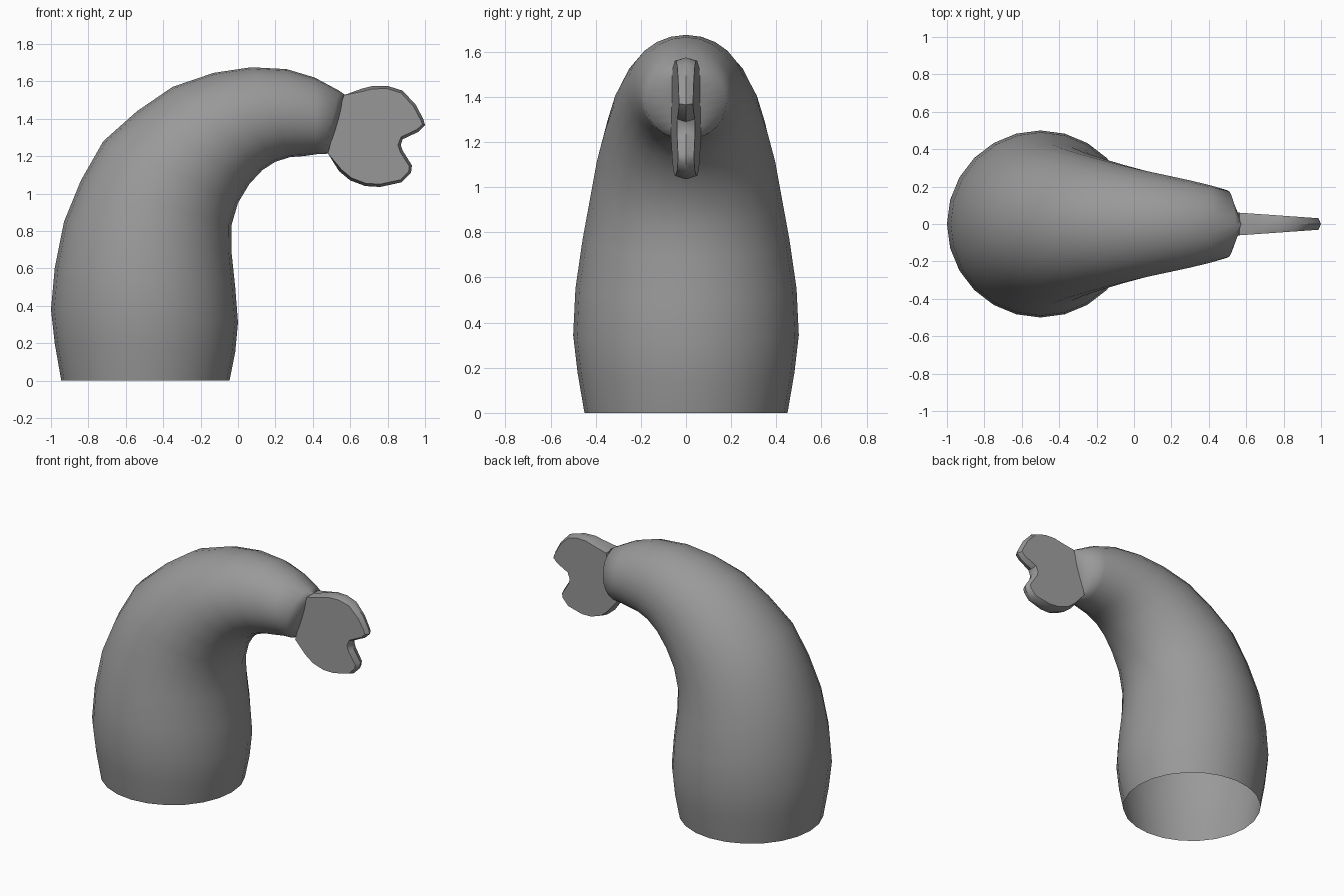
import bpy, bmesh, math
from mathutils import Vector

cube = bpy.data.objects.get("Cube")
if cube:
    bpy.data.objects.remove(cube, do_unlink=True)

grey = bpy.data.materials.new("mid grey")
grey.use_nodes = True
grey.diffuse_color = (0.32, 0.32, 0.32, 1)
grey.node_tree.nodes["Principled BSDF"].inputs["Base Color"].default_value = grey.diffuse_color


def finish(name, bm, angle):
    bmesh.ops.recalc_face_normals(bm, faces=bm.faces)
    mesh = bpy.data.meshes.new(name)
    bm.to_mesh(mesh)
    bm.free()
    mesh.materials.append(grey)
    obj = bpy.data.objects.new(name, mesh)
    bpy.context.collection.objects.link(obj)
    bpy.ops.object.select_all(action='DESELECT')
    obj.select_set(True)
    bpy.context.view_layer.objects.active = obj
    bpy.ops.object.shade_smooth_by_angle(angle=math.radians(angle))


def bridge(bm, a, b):
    for i in range(len(a)):
        j = (i + 1) % len(a)
        bm.faces.new((a[i], a[j], b[j], b[i]))


# Curved body, open underneath: outer x, z, inner x, z, half width
sections = [
    (-.945, 0, -.045, 0, .45), (-.98, .2, -.015, .15, .48),
    (-1, .38, 0, .31, .5), (-.98, .6, -.015, .5, .49),
    (-.93, .85, -.035, .69, .458), (-.84, 1.07, -.035, .83, .425),
    (-.72, 1.28, 0, .95, .395), (-.54, 1.44, .06, 1.05, .36),
    (-.35, 1.57, .13, 1.125, .325), (-.13, 1.645, .2, 1.17, .29),
    (.07, 1.675, .28, 1.195, .26), (.26, 1.665, .35, 1.2, .232),
    (.41, 1.62, .42, 1.21, .205), (.54, 1.55, .46, 1.21, .18),
    (.575, 1.525, .485, 1.215, .06),
]
SIDES = 24
bm = bmesh.new()
previous = None
for ox, oz, ix, iz, width in sections:
    outer, inner = Vector((ox, 0, oz)), Vector((ix, 0, iz))
    middle, half = (outer + inner) / 2, (outer - inner) / 2
    ring = []
    for k in range(SIDES):
        t = math.tau * k / SIDES
        ring.append(bm.verts.new(middle + half * math.cos(t) + Vector((0, width * math.sin(t), 0))))
    if previous:
        bridge(bm, previous, ring)
    previous = ring
bm.faces.new(previous)
finish("curved_body", bm, 60)

# Two-lobed tail fin, thinning toward the tip, with a ridge along its rim
outline = [
    (.565, 1.525), (.66, 1.56), (.72, 1.575), (.8, 1.575), (.88, 1.55),
    (.95, 1.475), (.99, 1.4), (1, 1.365), (.965, 1.33), (.88, 1.29),
    (.87, 1.26), (.88, 1.23), (.93, 1.15), (.925, 1.11), (.875, 1.06),
    (.76, 1.035), (.68, 1.04), (.6, 1.07), (.54, 1.12), (.48, 1.215),
]
points = [Vector((x, 0, z)) for x, z in outline]
inset = []
for i, p in enumerate(points):
    if i in (0, len(points) - 1):
        inset.append(p)
        continue
    along = (points[i + 1] - points[i - 1]).normalized()
    inset.append(p + Vector((along.z, 0, -along.x)) * .015)
bm = bmesh.new()
rims = []
for side in (-1, 0, 1):
    source = points if side == 0 else inset
    rims.append([bm.verts.new(p + Vector((0, side * (.06 - .07 * (p.x - .57)), 0))) for p in source])
bridge(bm, rims[0], rims[1])
bridge(bm, rims[1], rims[2])
bm.faces.new(rims[0])
bm.faces.new(rims[2])
finish("tail_fin", bm, 40)
